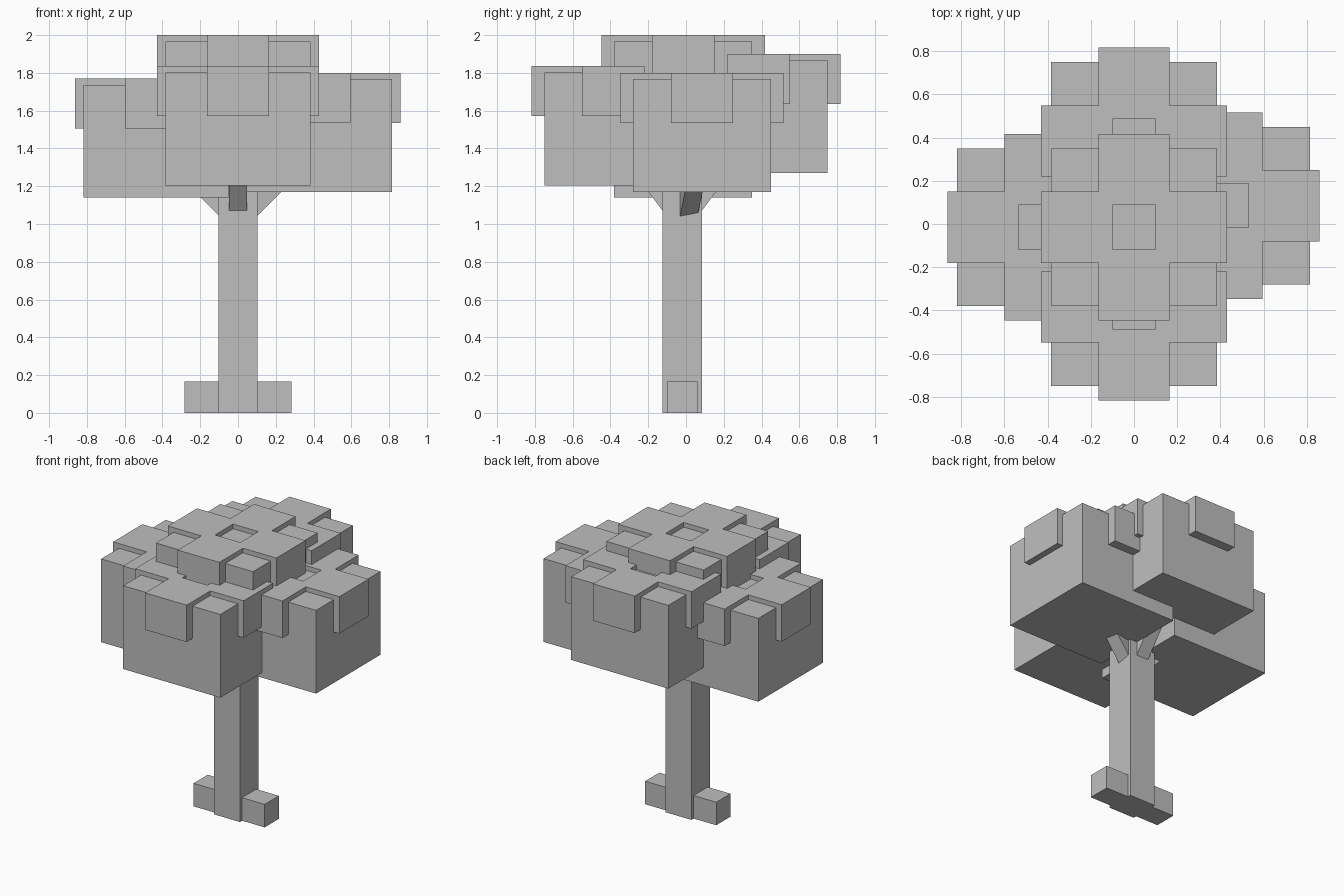
import bpy
import bmesh
from mathutils import Matrix, Vector

default_cube = bpy.data.objects.get("Cube")
if default_cube:
    bpy.data.objects.remove(default_cube, do_unlink=True)

GREY = (0.52, 0.52, 0.52, 1.0)
grey = bpy.data.materials.new("plain_grey")
grey.use_nodes = True
grey.diffuse_color = GREY
grey.node_tree.nodes["Principled BSDF"].inputs["Base Color"].default_value = GREY


def box(name, centre, size, rotation=None):
    """Flat-faced box; the optional rotation turns it about its centre."""
    bm = bmesh.new()
    bmesh.ops.create_cube(bm, size=1)
    bm.transform(Matrix.Diagonal((*size, 1)))
    if rotation:
        bm.transform(rotation.to_matrix().to_4x4())
    mesh = bpy.data.meshes.new(name)
    bm.to_mesh(mesh)
    bm.free()
    mesh.materials.append(grey)
    obj = bpy.data.objects.new(name, mesh)
    obj.location = centre
    bpy.context.collection.objects.link(obj)
    return obj


def leaf_clump(name, x, y, bottom):
    """Leaf block with four raised tufts around a square dip on its top."""
    height = 0.597
    box(name + "_leaf_block", (x, y, bottom + height / 2), (0.77, 0.73, height))
    tuft_z = bottom + 0.498
    for side, dx, dy in (("left", 1, 0), ("right", -1, 0), ("back", 0, 1), ("front", 0, -1)):
        box(f"{name}_{side}_tuft", (x + dx * 0.265, y + dy * 0.267, tuft_z),
            (0.33, 0.33, 0.265))


def branch(name, start, direction):
    """Square branch running from inside the trunk into a leaf block."""
    axis = Vector(direction).normalized()
    length = 0.4
    centre = Vector(start) + axis * (length / 2 - 0.06)
    box(name, centre, (0.095, 0.095, length), axis.to_track_quat("Z", "Y"))


# Trunk and the two roots
box("trunk", (0, -0.02, 0.7), (0.205, 0.21, 1.4))
for side, sign in (("left", 1), ("right", -1)):
    box(side + "_root", (sign * 0.182, -0.02, 0.0825), (0.2, 0.16, 0.165))

# Branches
branch("right_branch", (-0.07, -0.015, 1.08), (-1, 0, 1))
branch("left_branch", (0.065, 0.01, 1.08), (1, 0.2, 1))
branch("front_branch", (0, -0.087, 1.1), (0, -0.75, 1))
branch("back_branch", (0, 0.047, 1.1), (0, 0.75, 1))

# Leaf clumps
leaf_clump("top", 0, -0.015, 1.37)
leaf_clump("right", -0.434, -0.015, 1.14)
leaf_clump("left", 0.43, 0.085, 1.17)
leaf_clump("front", 0, -0.385, 1.205)
leaf_clump("back", 0, 0.385, 1.27)
